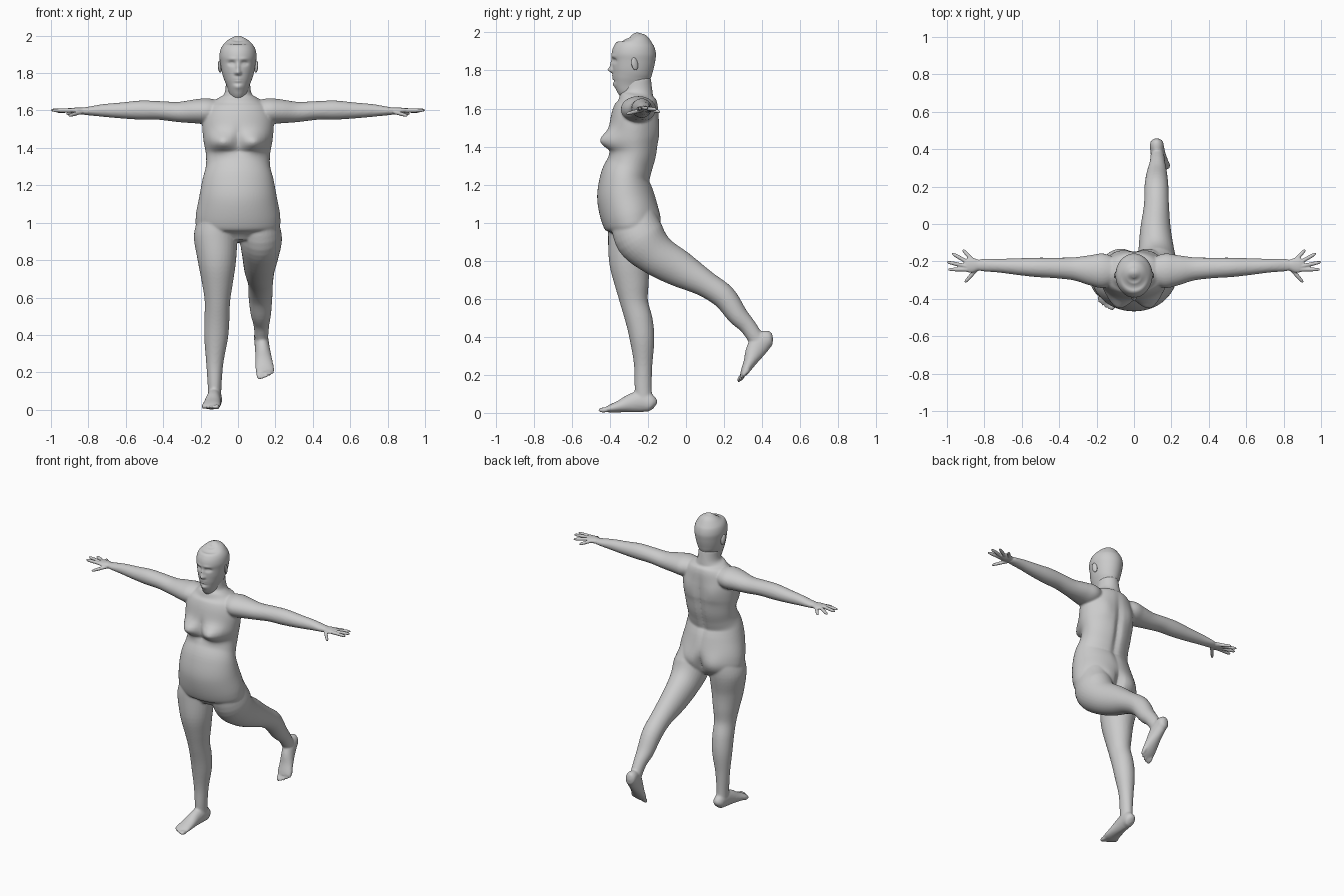
import bpy, bmesh
from math import sin, cos, pi, exp, radians
from mathutils import Vector, Matrix

if "Cube" in bpy.data.objects:
    bpy.data.objects.remove(bpy.data.objects["Cube"])

grey = bpy.data.materials.new("plain grey")
grey.use_nodes = True
grey.diffuse_color = (0.6, 0.6, 0.6, 1)
grey.node_tree.nodes["Principled BSDF"].inputs["Base Color"].default_value = (0.6, 0.6, 0.6, 1)

X, Y, Z = Vector((1, 0, 0)), Vector((0, 1, 0)), Vector((0, 0, 1))
MIRROR = Matrix.Scale(-1, 4, X)


def smooth_path(points, steps):
    """Catmull-Rom interpolation of ring parameters."""
    pts = [points[0]] + list(points) + [points[-1]]
    out = []
    for i in range(1, len(pts) - 2):
        for k in range(steps):
            t = k / steps
            out.append([0.5 * (2 * b + (c - a) * t + (2 * a - 5 * b + 4 * c - d) * t * t
                               + (3 * b - a - 3 * c + d) * t ** 3)
                        for a, b, c, d in zip(*pts[i - 1:i + 3])])
    return out + [list(points[-1])]


def loft(bm, points, u=X, steps=5, seg=32, matrix=Matrix()):
    """Closed tube through rings (x, y, z, radius along u, radius across u)."""
    path = smooth_path(points, steps)
    rings, verts = [], []
    for i, (x, y, z, ru, rv) in enumerate(path):
        a, b = path[max(i - 1, 0)], path[min(i + 1, len(path) - 1)]
        v = (Vector(b[:3]) - Vector(a[:3])).cross(u).normalized()
        ring = [bm.verts.new(matrix @ (Vector((x, y, z)) + u * ru * cos(2 * pi * k / seg)
                                       + v * rv * sin(2 * pi * k / seg))) for k in range(seg)]
        rings.append(ring)
        verts += ring
    for r, s in zip(rings, rings[1:]):
        for k in range(seg):
            bm.faces.new((r[k], r[k - 1], s[k - 1], s[k]))
    bm.faces.new(rings[0])
    bm.faces.new(rings[-1])
    return verts


def stack(bm, levels, **kw):
    """Upright loft through (z, half width, front y, back y) levels."""
    return loft(bm, [(0, (f + b) / 2, z, w, (b - f) / 2) for z, w, f, b in levels], **kw)


def sculpt(verts, bumps, front, mid=-0.28):
    """Push the front or back surface along y with soft paired bumps."""
    for v in verts:
        depth = (mid - v.co.y) if front else (v.co.y - mid)
        if depth > 0:
            w = min(1, depth / 0.08)
            v.co.y += sum(w * d * exp(-((abs(v.co.x) - x) / sx) ** 2 - ((v.co.z - z) / sz) ** 2)
                          for x, z, sx, sz, d in bumps)


def ball(bm, centre, size, matrix=Matrix()):
    bmesh.ops.create_uvsphere(bm, u_segments=20, v_segments=12, radius=1,
                              matrix=matrix @ Matrix.LocRotScale(Vector(centre), None, Vector(size)))


def finish(bm, name, voxel=0, smooth=0):
    bmesh.ops.recalc_face_normals(bm, faces=bm.faces)
    for f in bm.faces:
        f.smooth = True
    mesh = bpy.data.meshes.new(name)
    bm.to_mesh(mesh)
    bm.free()
    mesh.materials.append(grey)
    ob = bpy.data.objects.new(name, mesh)
    bpy.context.scene.collection.objects.link(ob)
    if voxel:
        m = ob.modifiers.new("Blend", 'REMESH')
        m.mode, m.voxel_size, m.use_smooth_shade = 'VOXEL', voxel, True
        m = ob.modifiers.new("Soften", 'SMOOTH')
        m.factor, m.iterations = 0.5, smooth
    return ob


# Torso and neck
body = bmesh.new()
torso = stack(body, [(.90, .11, -.36, -.21), (.96, .212, -.41, -.15), (1.03, .226, -.445, -.14),
                     (1.14, .207, -.468, -.165), (1.23, .19, -.452, -.185), (1.30, .172, -.418, -.172),
                     (1.37, .172, -.395, -.152), (1.45, .186, -.41, -.14), (1.55, .19, -.395, -.14),
                     (1.62, .165, -.37, -.145), (1.66, .115, -.35, -.165), (1.69, .073, -.335, -.175),
                     (1.76, .064, -.33, -.185)], seg=64, steps=6)
sculpt(torso, [(.09, 1.43, .065, .05, -.06), (0, 1.45, .02, .06, .012)], True)
sculpt(torso, [(0, 1.36, .022, .2, -.018), (.1, 1.5, .05, .07, .01),
               (.1, 1.0, .07, .07, .022), (0, .97, .025, .07, -.03)], False)

# Arms
for side in (Matrix(), MIRROR):
    loft(body, [(.08, -.25, 1.6, .06, .05), (.16, -.25, 1.597, .092, .068), (.23, -.248, 1.595, .082, .064),
                (.32, -.24, 1.592, .062, .054), (.42, -.235, 1.6, .055, .05), (.52, -.232, 1.602, .052, .051),
                (.62, -.228, 1.6, .045, .043), (.72, -.223, 1.6, .037, .034), (.8, -.22, 1.597, .034, .023),
                (.84, -.22, 1.597, .028, .018)], u=Y, matrix=side)

# Standing right leg
loft(body, [(-.11, -.285, 1.03, .1, .12), (-.12, -.288, .93, .116, .122), (-.113, -.297, .8, .103, .108),
            (-.11, -.285, .68, .083, .09), (-.11, -.272, .58, .068, .073), (-.113, -.245, .48, .067, .071),
            (-.117, -.23, .38, .063, .064), (-.124, -.225, .25, .046, .048),
            (-.125, -.225, .13, .037, .045), (-.125, -.22, .05, .035, .045)])

# Raised left leg
loft(body, [(.11, -.28, 1.03, .1, .12), (.122, -.24, .92, .113, .132), (.12, -.155, .83, .098, .11),
            (.115, -.03, .755, .082, .095), (.12, .1, .68, .067, .07), (.12, .2, .61, .064, .064),
            (.122, .27, .515, .055, .054), (.125, .325, .455, .042, .044), (.125, .372, .385, .036, .042)])

# Feet, toe side along -y with the big toe at +x
standing = Matrix.Translation((-.125, -.225, 0)) @ Matrix.Rotation(radians(-6), 4, 'Z')
raised = (Matrix.Translation((.125, .44, .33)) @ Matrix.Rotation(radians(48), 4, 'X')
          @ Matrix.Rotation(radians(6), 4, 'Z') @ MIRROR)
for place in (standing, raised):
    loft(body, [(0, .062, .035, .014, .02), (0, .046, .045, .034, .042), (0, 0, .06, .038, .056),
                (0, -.06, .052, .04, .05), (0, -.12, .035, .046, .033), (0, -.17, .023, .05, .022),
                (0, -.195, .018, .046, .014)], matrix=place)
    for i in range(5):
        ball(body, (.034 - .0185 * i, -.206 + .004 * i * i / 2, .015),
             (.015 if i == 0 else .0105, .03, .014 if i == 0 else .011), place)
finish(body, "body", 0.0065, 6)

# Hands
fingers = [((.89, -.243, 1.6), (.995, -.243, 1.6)), ((.895, -.226, 1.601), (1.0, -.203, 1.602)),
           ((.885, -.207, 1.6), (.973, -.157, 1.595)), ((.865, -.193, 1.597), (.915, -.137, 1.582)),
           ((.835, -.235, 1.592), (.905, -.313, 1.572))]
for name, side in (("left_hand", Matrix()), ("right_hand", MIRROR)):
    hand = bmesh.new()
    loft(hand, [(.79, -.22, 1.597, .033, .022), (.83, -.22, 1.597, .029, .018), (.86, -.22, 1.598, .039, .017),
                (.885, -.22, 1.6, .039, .014), (.908, -.222, 1.6, .03, .009)], u=Y, matrix=side)
    for base, tip in fingers:
        a, b = Vector(base), Vector(tip)
        loft(hand, [(*a.lerp(b, t), r, r) for t, r in
                    ((0, .012), (.35, .0105), (.6, .0105), (.9, .008), (1, .003))],
             u=Z, seg=12, steps=3, matrix=side)
    finish(hand, name, 0.004, 2)

# Head with sculpted face
head = bmesh.new()
skull = stack(head, [(1.70, .05, -.34, -.19), (1.722, .056, -.37, -.19), (1.76, .072, -.382, -.185),
                     (1.80, .085, -.387, -.175), (1.85, .094, -.389, -.163), (1.89, .099, -.39, -.158),
                     (1.93, .092, -.377, -.168), (1.96, .071, -.352, -.193), (1.98, .04, -.32, -.235),
                     (1.988, .006, -.29, -.275)], seg=96, steps=8)
sculpt(skull, [(0, 1.803, .013, .014, -.022), (0, 1.83, .01, .025, -.011), (.013, 1.8, .006, .008, -.007),
               (.034, 1.852, .018, .011, .015), (.034, 1.851, .01, .006, -.007),
               (.03, 1.876, .025, .009, -.004), (0, 1.77, .02, .005, -.008), (0, 1.763, .022, .003, .006),
               (0, 1.756, .017, .005, -.008), (0, 1.745, .02, .006, .004), (0, 1.726, .022, .012, -.009)], True)
finish(head, "head")

# Ears
ears = bmesh.new()
for s in (-1, 1):
    tilt = Matrix.Translation((s * .097, -.27, 1.835)) @ Matrix.Rotation(s * radians(22), 4, 'Z')
    tilt = tilt @ Matrix.Rotation(radians(12), 4, 'X')
    bmesh.ops.create_uvsphere(ears, u_segments=20, v_segments=12, radius=1,
                              matrix=tilt @ Matrix.Diagonal((.009, .018, .034, 1)))
finish(ears, "ears")
